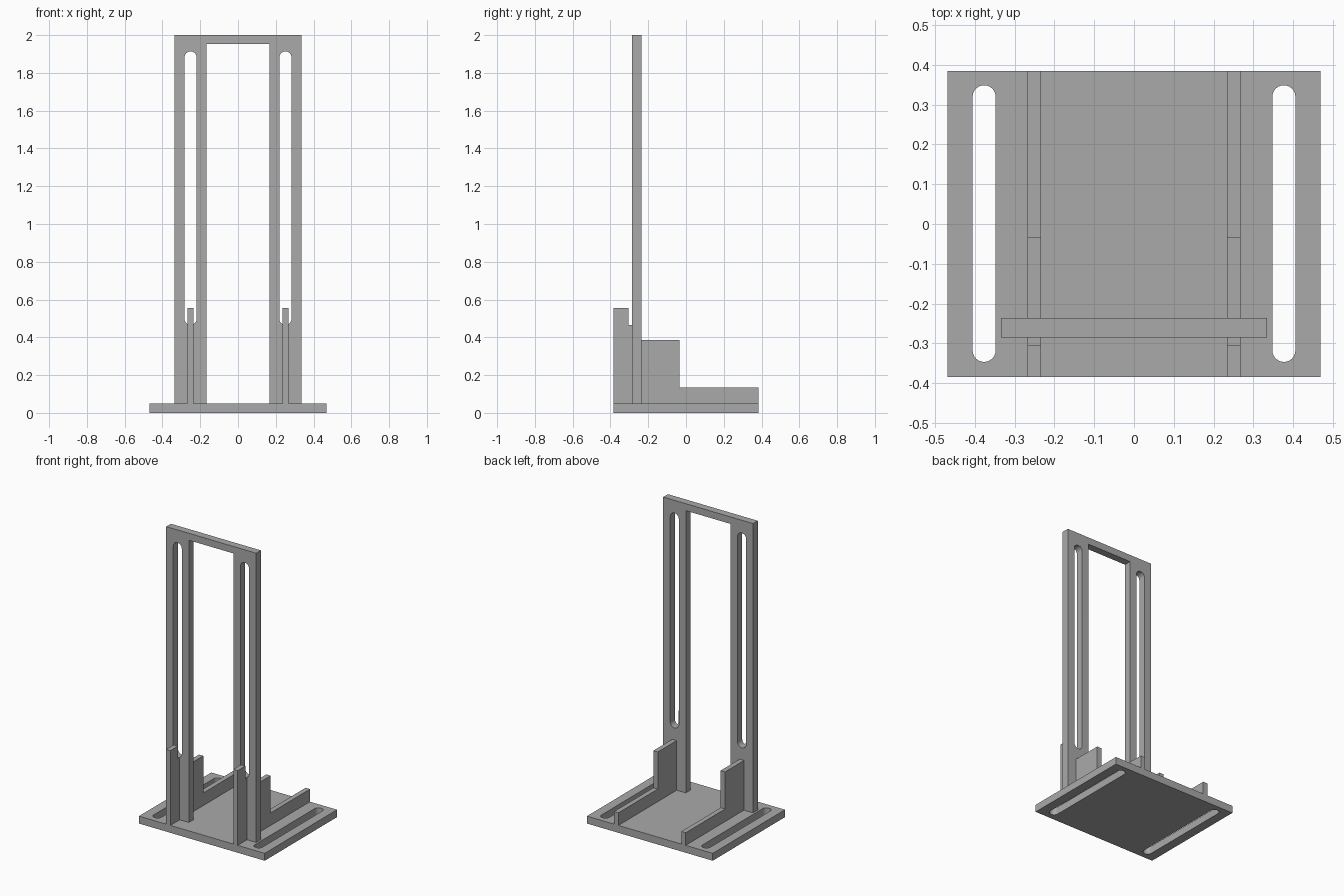
import bpy
from math import pi, sin, cos

cube = bpy.data.objects.get("Cube")
if cube:
    bpy.data.objects.remove(cube, do_unlink=True)

grey = bpy.data.materials.new("plain grey")
grey.use_nodes = True
colour = (0.40, 0.40, 0.40, 1)
grey.diffuse_color = colour
grey.node_tree.nodes["Principled BSDF"].inputs["Base Color"].default_value = colour

FLAT = (0, 0, 0)             # outline in x, y
UPRIGHT = (pi / 2, 0, 0)     # outline in x, z
SIDEWAYS = (pi / 2, 0, pi / 2)  # outline in y, z


def rectangle(x, y0, y1):
    return [(-x, y0), (x, y0), (x, y1), (-x, y1)]


def slot(centre, radius, low, high, steps=12):
    """Long hole with round ends."""
    arc = [pi * i / steps for i in range(steps + 1)]
    top = [(centre + radius * cos(a), high - radius + radius * sin(a)) for a in arc]
    bottom = [(centre - radius * cos(a), low + radius - radius * sin(a)) for a in arc]
    return top + bottom


def plate(name, outlines, thickness, location, rotation):
    """Extrude a filled outline; further outlines become holes."""
    curve = bpy.data.curves.new(name, "CURVE")
    curve.dimensions = "2D"
    curve.fill_mode = "BOTH"
    curve.extrude = thickness / 2
    for points in outlines:
        spline = curve.splines.new("POLY")
        spline.points.add(len(points) - 1)
        for point, (x, y) in zip(spline.points, points):
            point.co = (x, y, 0, 1)
        spline.use_cyclic_u = True
    obj = bpy.data.objects.new(name, curve)
    bpy.context.collection.objects.link(obj)
    obj.location, obj.rotation_euler = location, rotation
    bpy.ops.object.select_all(action="DESELECT")
    obj.select_set(True)
    bpy.context.view_layer.objects.active = obj
    bpy.ops.object.convert(target="MESH")
    obj = bpy.context.object
    # Weld caps to sides
    bpy.ops.object.mode_set(mode="EDIT")
    bpy.ops.mesh.select_all(action="SELECT")
    bpy.ops.mesh.remove_doubles(threshold=0.0001)
    bpy.ops.mesh.normals_make_consistent(inside=False)
    bpy.ops.object.mode_set(mode="OBJECT")
    bpy.ops.object.shade_smooth_by_angle()
    obj.data.materials.clear()
    obj.data.materials.append(grey)


# Base plate with two adjusting slots
plate("base_plate",
      [rectangle(0.469, -0.385, 0.385)]
      + [slot(s * 0.377, 0.029, -0.347, 0.349) for s in (-1, 1)],
      0.05, (0, 0, 0.025), FLAT)

# Upright frame: two slotted legs joined by a top bar
frame = [(-0.335, 0.05), (-0.167, 0.05), (-0.167, 1.953), (0.167, 1.953),
         (0.167, 0.05), (0.335, 0.05), (0.335, 2), (-0.335, 2)]
plate("upright_frame",
      [frame] + [slot(s * 0.251, 0.032, 0.466, 1.914) for s in (-1, 1)],
      0.05, (0, -0.261, 0), UPRIGHT)

# Stepped ribs before and behind each leg
front_rib = [(-0.385, 0.05), (-0.286, 0.05), (-0.286, 0.466),
             (-0.304, 0.466), (-0.304, 0.554), (-0.385, 0.554)]
back_rib = [(-0.236, 0.05), (0.385, 0.05), (0.385, 0.135),
            (-0.034, 0.135), (-0.034, 0.385), (-0.236, 0.385)]
for side, s in (("right", -1), ("left", 1)):
    plate(side + "_front_rib", [front_rib], 0.033, (s * 0.251, 0, 0), SIDEWAYS)
    plate(side + "_back_rib", [back_rib], 0.033, (s * 0.251, 0, 0), SIDEWAYS)
